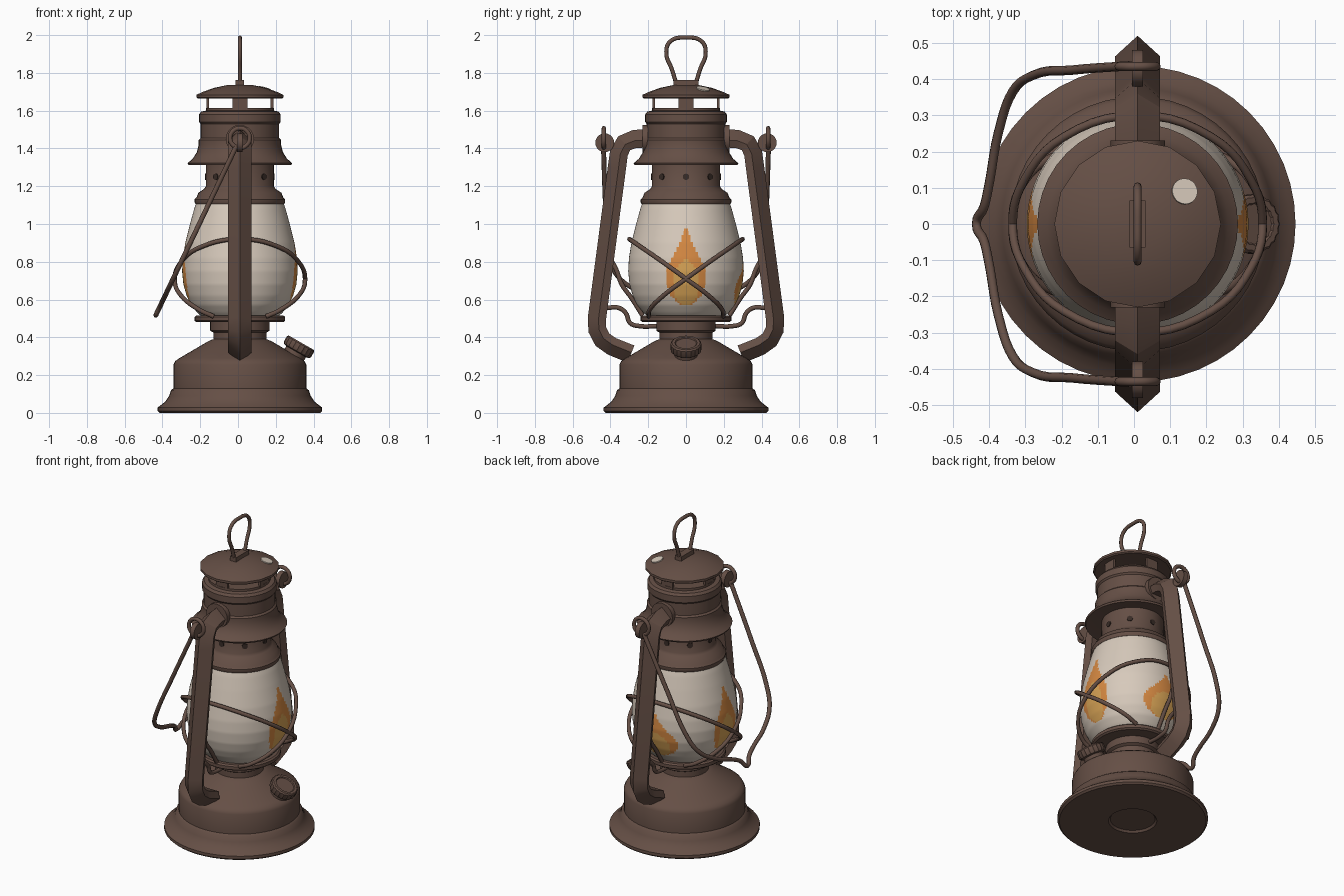
import bpy, bmesh, math
from mathutils import Vector, Matrix

cube = bpy.data.objects.get("Cube")
if cube:
    bpy.data.objects.remove(cube, do_unlink=True)

CX = 0.01  # lantern axis sits slightly off centre to balance the handle


def material(name, rgb):
    m = bpy.data.materials.new(name)
    m.use_nodes = True
    m.diffuse_color = (*rgb, 1)
    m.node_tree.nodes["Principled BSDF"].inputs["Base Color"].default_value = (*rgb, 1)
    return m


BROWN = material("brown metal", (0.13, 0.078, 0.06))
DARK = material("dark vent", (0.04, 0.025, 0.02))
CREAM = material("cream glass", (0.68, 0.59, 0.50))
ORANGE = material("orange flame", (0.67, 0.25, 0.055))
YELLOW = material("yellow flame", (0.67, 0.36, 0.09))


def finish(obj, angle=35):
    obj.location.x += CX
    bpy.ops.object.select_all(action="DESELECT")
    obj.select_set(True)
    bpy.context.view_layer.objects.active = obj
    bpy.ops.object.shade_smooth_by_angle(angle=math.radians(angle))
    return obj


def from_bmesh(name, bm, mats=(BROWN,), angle=35):
    bmesh.ops.remove_doubles(bm, verts=bm.verts, dist=1e-5)
    bmesh.ops.recalc_face_normals(bm, faces=bm.faces)
    me = bpy.data.meshes.new(name)
    bm.to_mesh(me)
    bm.free()
    for m in mats:
        me.materials.append(m)
    obj = bpy.data.objects.new(name, me)
    bpy.context.collection.objects.link(obj)
    return finish(obj, angle)


def bridge(bm, rings, closed=True):
    for a, b in zip(rings, rings[1:]):
        n = len(a)
        for i in range(n):
            j = (i + 1) % n
            bm.faces.new((a[i], a[j], b[j], b[i]))


def lathe(name, profile, sides=40, mats=(BROWN,), rule=None, wobble=0):
    """Revolve (radius, height) points about z."""
    bm = bmesh.new()
    rings = []
    for r, z in profile:
        ring = []
        for i in range(sides):
            a = 2 * math.pi * i / sides
            q = max(r, 1e-4) * (1 - wobble * (i % 2))
            ring.append(bm.verts.new((q * math.cos(a), q * math.sin(a), z)))
        rings.append(ring)
    bridge(bm, rings)
    for ring in (rings[0], rings[-1]):
        bm.faces.new(ring)
    if rule:
        for f in bm.faces:
            f.material_index = rule(f.calc_center_median())
    return from_bmesh(name, bm, mats)


def wire(name, points, radius=0.012, cyclic=False):
    cu = bpy.data.curves.new(name, "CURVE")
    cu.dimensions = "3D"
    cu.bevel_depth, cu.bevel_resolution, cu.resolution_u = radius, 2, 5
    cu.use_fill_caps = True
    sp = cu.splines.new("BEZIER")
    sp.bezier_points.add(len(points) - 1)
    for bp, p in zip(sp.bezier_points, points):
        bp.co = p
        bp.handle_left_type = bp.handle_right_type = "AUTO"
    sp.use_cyclic_u = cyclic
    cu.materials.append(BROWN)
    obj = bpy.data.objects.new(name, cu)
    bpy.context.collection.objects.link(obj)
    bpy.ops.object.select_all(action="DESELECT")
    obj.select_set(True)
    bpy.context.view_layer.objects.active = obj
    bpy.ops.object.convert(target="MESH")
    return finish(bpy.context.object, 60)


def disc(name, radius, depth, loc, axis, mat=BROWN, sides=20):
    bm = bmesh.new()
    rot = Vector(axis).to_track_quat("Z", "Y").to_matrix().to_4x4()
    bmesh.ops.create_cone(bm, cap_ends=True, segments=sides, radius1=radius, radius2=radius,
                          depth=depth, matrix=Matrix.Translation(loc) @ rot)
    return from_bmesh(name, bm, (mat,))


def box(name, size, loc, turn=0):
    bm = bmesh.new()
    bmesh.ops.create_cube(bm, size=1, matrix=Matrix.Rotation(turn, 4, "Z")
                          @ Matrix.Translation(loc) @ Matrix.Diagonal((*size, 1)))
    return from_bmesh(name, bm)


def lookup(table, z):
    for (z0, w0), (z1, w1) in zip(table, table[1:]):
        if z0 <= z <= z1:
            return w0 + (w1 - w0) * (z - z0) / (z1 - z0)
    return 0


# Fuel tank and neck
lathe("fuel_tank", [(0, .012), (.13, .012), (.14, 0), (.425, 0), (.436, .01), (.436, .028), (.42, .04),
                    (.395, .06), (.375, .09), (.365, .12), (.352, .13), (.352, .255), (.342, .275),
                    (.32, .29), (.17, .378), (.15, .387), (.14, .39), (.14, .425), (.157, .435),
                    (.157, .48), (.15, .485)], 48)
lathe("lower_collar", [(.15, .48), (.23, .48), (.24, .488), (.24, .508), (.23, .516), (.19, .516)])

# Glass globe with painted flames
FLAME = [(.575, .04), (.62, .085), (.7, .11), (.77, .1), (.84, .065), (.91, .03), (1, 0)]
CORE = [(.575, .03), (.62, .07), (.71, .07), (.77, .05), (.82, 0)]
GLASS = [(.5, .19), (.53, .225), (.57, .258), (.62, .282), (.68, .299), (.75, .306), (.82, .302),
         (.9, .289), (1, .264), (1.08, .242), (1.13, .225)]


def flame_rule(c):
    az = math.atan2(c.y, c.x)
    # centre angle, width factor, height factor of each flame
    for centre, wide, tall in ((0, 1, 1), (math.pi, 1, 1), (math.pi / 2, 1.35, .64)):
        off = abs((az - centre + math.pi) % (2 * math.pi) - math.pi) * .3 / wide
        z = .575 + (c.z - .575) / tall
        if off < lookup(CORE, z):
            return 2
        if off < lookup(FLAME, z):
            return 1
    return 0


STEPS = 70
heights = [.5 + .6299 * i / STEPS for i in range(STEPS + 1)]
lathe("glass_globe", [(lookup(GLASS, z), z) for z in heights], 144,
      (CREAM, ORANGE, YELLOW), flame_rule)

# Burner neck, chimney and cap
lathe("upper_collar", [(.2, 1.105), (.235, 1.105), (.24, 1.115), (.24, 1.13), (.23, 1.14), (.22, 1.165),
                       (.19, 1.185), (.18, 1.2), (.18, 1.33)])
lathe("chimney", [(.18, 1.325), (.272, 1.312), (.277, 1.322), (.25, 1.345), (.228, 1.38), (.218, 1.42),
                  (.218, 1.445), (.208, 1.455), (.208, 1.53), (.216, 1.54), (.216, 1.58), (.205, 1.595),
                  (.18, 1.6), (.18, 1.614)])
lathe("cap", [(.18, 1.67), (.222, 1.664), (.23, 1.67), (.23, 1.684), (.2, 1.698), (.14, 1.72),
              (.07, 1.735), (0, 1.738)], 16)
for i in range(4):
    box(f"cap_post_{i + 1}", (.014, .08, .08), (.17, 0, 1.64), i * math.pi / 2)
for i in range(8):
    a = i * math.pi / 4
    d = Vector((math.cos(a), math.sin(a), 0))
    disc(f"vent_hole_{i + 1}", .017, .008, d * .18 + Vector((0, 0, 1.25)), d, DARK, 12)
disc("cap_spot", .036, .006, (.13, .09, 1.716), (.27, .19, 1), CREAM)

# Hanging loop on the cap
box("loop_mount", (.044, .13, .03), (0, 0, 1.748))
wire("hanging_loop", [(0, -.055, 1.755), (0, -.075, 1.82), (0, -.104, 1.9), (0, -.085, 1.965), (0, 0, 1.987),
                      (0, .085, 1.965), (0, .104, 1.9), (0, .075, 1.82), (0, .055, 1.755)], .011)

# Side frames: ridged section (x, outward) swept along a path in the yz plane
SECTION = [(-.045, -.045), (.045, -.045), (.062, -.005), (0, .052), (-.062, -.005)]
PATH = [(.19, 1.45), (.27, 1.447), (.325, 1.425), (.352, 1.375), (.362, 1.3), (.468, .5), (.466, .44),
        (.44, .39), (.39, .355), (.29, .315)]
for side, label in ((-1, "front"), (1, "back")):
    bm = bmesh.new()
    rings = []
    for i, p in enumerate(PATH):
        a, b = PATH[max(i - 1, 0)], PATH[min(i + 1, len(PATH) - 1)]
        t = (Vector(b) - Vector(a)).normalized()
        n = Vector((-t.y, t.x))
        rings.append([bm.verts.new((x, side * (p[0] + n.x * u), p[1] + n.y * u)) for x, u in SECTION])
    bridge(bm, rings)
    bm.faces.new(rings[0])
    bm.faces.new(rings[-1])
    from_bmesh(f"{label}_frame", bm, angle=28)

    disc(f"{label}_frame_socket", .075, .03, (0, side * .215, 1.45), (0, 1, 0))
    disc(f"{label}_ear", .05, .03, (0, side * .43, 1.43), (1, 0, 0))
    wire(f"{label}_handle_ring", [(.052 * math.cos(k * math.pi / 4), side * .435,
                                   1.455 + .052 * math.sin(k * math.pi / 4)) for k in range(8)], .012, True)

    # Wires between neck, frame and globe
    wire(f"{label}_brace", [(0, side * y, z) for y, z in
                            ((.14, .46), (.25, .46), (.295, .475), (.32, .53), (.36, .557), (.42, .555))])
    wire(f"{label}_stay", [(0, side * y, z) for y, z in
                           ((.41, .83), (.37, .76), (.34, .68), (.29, .61), (.23, .515))])

    # Guard wire: high on this face, sweeping down around both sides to the collar
    half = [(55, .24, .51), (42, .288, .545), (20, .335, .625), (0, .345, .71), (-22, .335, .8),
            (-50, .315, .88)]
    pts = [(r * math.cos(math.radians(a)), -side * r * math.sin(math.radians(a)), z) for a, r, z in half]
    wire(f"{label}_guard_wire", pts + [(0, side * .3, .92)] + [(-x, y, z) for x, y, z in reversed(pts)])

# Carrying handle, hanging down on one side
arm = [(-.02, .437), (-.18, .425), (-.29, .41), (-.345, .365), (-.385, .25), (-.412, .1), (-.425, .045)]
plan = arm + [(-.445, 0)] + [(x, -y) for x, y in reversed(arm)]
wire("carrying_handle", [(x, y, 1.41 + (x + .02) * 2.1) for x, y in plan], .013)

# Filler spout with ridged cap, square to the tank slope
tilt = Matrix.Translation((.275, 0, .285)) @ Matrix.Rotation(math.radians(30), 4, "Y")
for part in (lathe("filler_neck", [(.06, -.03), (.06, .06)], 24),
             lathe("filler_cap", [(.06, .045), (.078, .05), (.083, .06), (.083, .092), (.076, .1), (.06, .1),
                                  (.056, .094), (0, .094)], 40, wobble=.05)):
    part.matrix_world = Matrix.Translation((CX, 0, 0)) @ tilt
